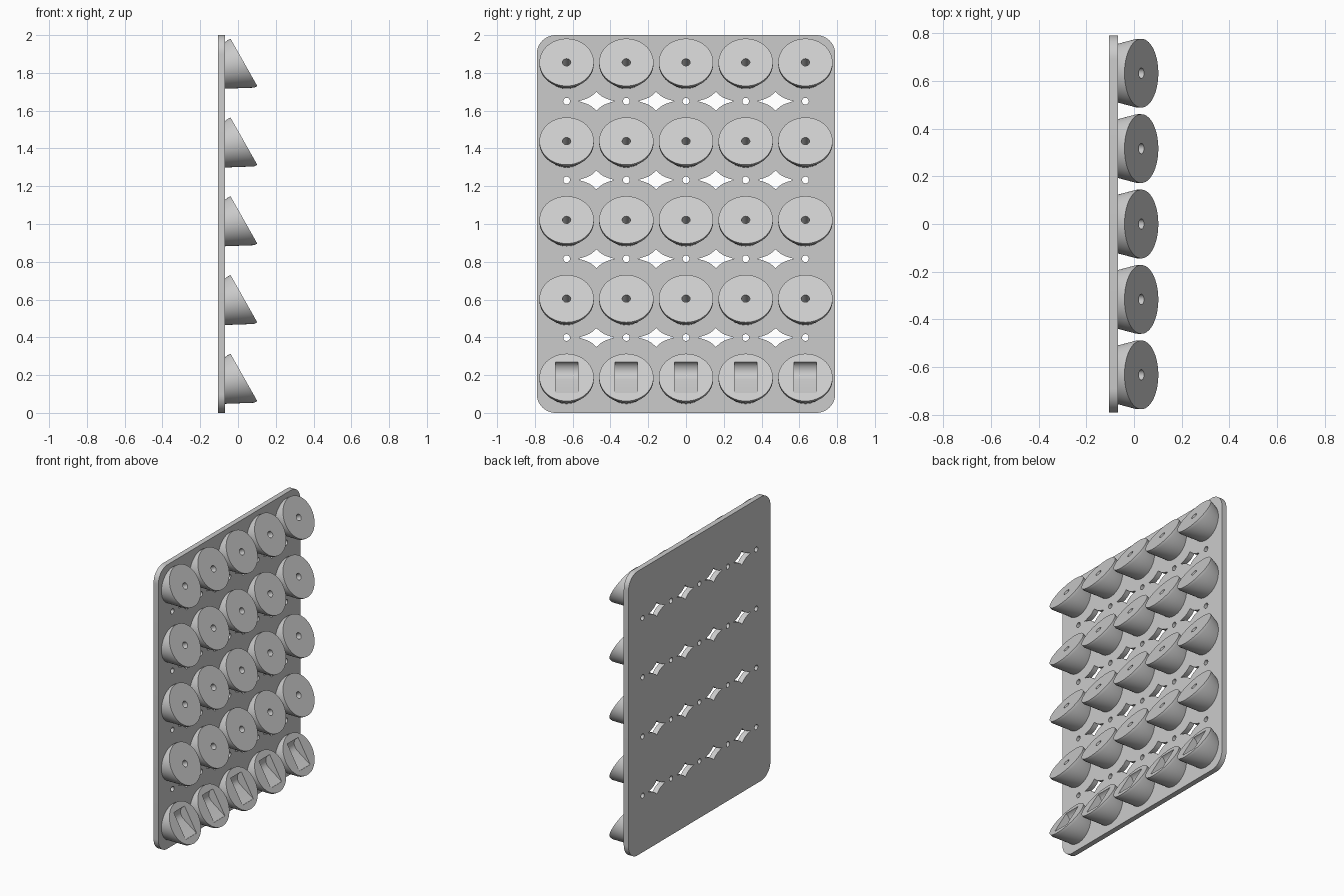
import bpy, bmesh, math
from mathutils import Matrix, Vector

cube = bpy.data.objects.get("Cube")
if cube:
    bpy.data.objects.remove(cube, do_unlink=True)

GREY = (0.6, 0.6, 0.6)
mat = bpy.data.materials.new("light grey plastic")
mat.use_nodes = True
mat.diffuse_color = (*GREY, 1)
mat.node_tree.nodes["Principled BSDF"].inputs["Base Color"].default_value = (*GREY, 1)

PITCH_Y, PITCH_Z = 0.316, 0.417
BACK, FRONT = -0.105, -0.068
COLUMNS = [PITCH_Y * (i - 2) for i in range(5)]


def finish(bm, name):
    bmesh.ops.recalc_face_normals(bm, faces=bm.faces)
    mesh = bpy.data.meshes.new(name)
    bm.to_mesh(mesh)
    bm.free()
    mesh.materials.append(mat)
    obj = bpy.data.objects.new(name, mesh)
    bpy.context.collection.objects.link(obj)
    return obj


def prism(bm, points, offset):
    """Extrude a closed outline of 3D points along offset."""
    face = bm.faces.new([bm.verts.new(p) for p in points])
    top = bmesh.ops.extrude_face_region(bm, geom=[face])["geom"]
    bmesh.ops.translate(bm, vec=offset, verts=[v for v in top if isinstance(v, bmesh.types.BMVert)])


def circle(radius, steps, matrix):
    return [matrix @ Vector((radius * math.cos(a), radius * math.sin(a), 0))
            for a in (math.tau * i / steps for i in range(steps))]


def cut(obj, cutter):
    """Subtract the cutter from the object and discard the cutter."""
    mod = obj.modifiers.new("cut", "BOOLEAN")
    mod.operation, mod.solver, mod.object = "DIFFERENCE", "EXACT", cutter
    bpy.context.view_layer.update()
    mesh = bpy.data.meshes.new_from_object(obj.evaluated_get(bpy.context.evaluated_depsgraph_get()))
    obj.modifiers.clear()
    obj.data = mesh
    bpy.data.objects.remove(cutter, do_unlink=True)


def smooth(obj, degrees):
    bpy.ops.object.select_all(action="DESELECT")
    obj.select_set(True)
    bpy.context.view_layer.objects.active = obj
    bpy.ops.object.shade_smooth_by_angle(angle=math.radians(degrees))


# Upright panel with rounded corners
bm = bmesh.new()
outline = []
for k, (sy, sz) in enumerate([(1, 1), (-1, 1), (-1, -1), (1, -1)]):
    for i in range(13):
        a = math.pi / 2 * (k + i / 12)
        outline.append((BACK, sy * 0.69 + 0.1 * math.cos(a), 1 + sz * 0.9 + 0.1 * math.sin(a)))
prism(bm, outline, (FRONT - BACK, 0, 0))
panel = finish(bm, "panel")

# Round holes and concave diamond openings between the rows
bm = bmesh.new()
through = Vector((0.1, 0, 0))
to_panel = Matrix.Rotation(math.pi / 2, 4, "Y")
for row in range(4):
    z = 1.65 - PITCH_Z * row
    for y in COLUMNS:
        prism(bm, circle(0.018, 24, Matrix.Translation((-0.14, y, z)) @ to_panel), through)
    for y in COLUMNS[:-1]:
        corners = [Vector((0.095, 0)), Vector((0, 0.05)), Vector((-0.095, 0)), Vector((0, -0.05))]
        diamond = []
        for i, a in enumerate(corners):
            b = corners[(i + 1) % 4]
            for s in range(8):
                t = s / 8
                p = a.lerp(b, t) * (1 - 0.8 * t * (1 - t))
                diamond.append((-0.14, y + PITCH_Y / 2 + p.x, z + p.y))
        prism(bm, diamond, through)
cut(panel, finish(bm, "panel_cutter"))
smooth(panel, 25)


# Knob body: hull from a round base on the panel to a tilted disc
tilt = Matrix.Translation((0.031, 0, 0)) @ Matrix.Rotation(math.radians(60.5), 4, "Y")


def knob_body(name):
    bm = bmesh.new()
    base = Matrix.Translation((FRONT - 0.004, 0, -0.018)) @ to_panel
    rings = [circle(0.122, 72, base),
             circle(0.144, 72, tilt @ Matrix.Translation((0, 0, -0.018))),
             circle(0.144, 72, tilt)]
    for ring in rings:
        for p in ring:
            bm.verts.new(p)
    hull = bmesh.ops.convex_hull(bm, input=bm.verts)
    loose = {v for v in hull["geom_interior"] + hull["geom_unused"] if isinstance(v, bmesh.types.BMVert)}
    bmesh.ops.delete(bm, geom=list(loose), context="VERTS")
    bmesh.ops.dissolve_limit(bm, angle_limit=0.002, verts=bm.verts, edges=bm.edges)
    return finish(bm, name)


# Knob with a small blind hole
round_knob = knob_body("round_hole_knob")
bm = bmesh.new()
axis = tilt.to_3x3() @ Vector((0, 0, 1))
prism(bm, circle(0.022, 28, tilt @ Matrix.Translation((0, 0, 0.03))), axis * -0.112)
cut(round_knob, finish(bm, "hole_cutter"))
smooth(round_knob, 30)

# Knob with a curved rectangular pocket
pocket_knob = knob_body("pocket_knob")
bm = bmesh.new()
profile = [(0.076, -0.083), (-0.022, -0.012), (-0.038, 0.004), (-0.046, 0.022), (-0.047, 0.04),
           (-0.042, 0.058), (-0.032, 0.073), (-0.017, 0.082), (0.06, 0.11), (0.13, -0.083)]
prism(bm, [(x, -0.06, z) for x, z in profile], (0, 0.12, 0))
cut(pocket_knob, finish(bm, "pocket_cutter"))
smooth(pocket_knob, 30)

# Grid of knobs: four plain rows above one pocket row
for row in range(5):
    source = round_knob if row < 4 else pocket_knob
    for col, y in enumerate(COLUMNS):
        first = col == 0 and row in (0, 4)
        knob = source if first else source.copy()
        if not first:
            bpy.context.collection.objects.link(knob)
        knob.name = f"{'round_hole' if row < 4 else 'pocket'}_knob_{row + 1}_{col + 1}"
        knob.location = (0, y, 1.856 - PITCH_Z * row)
